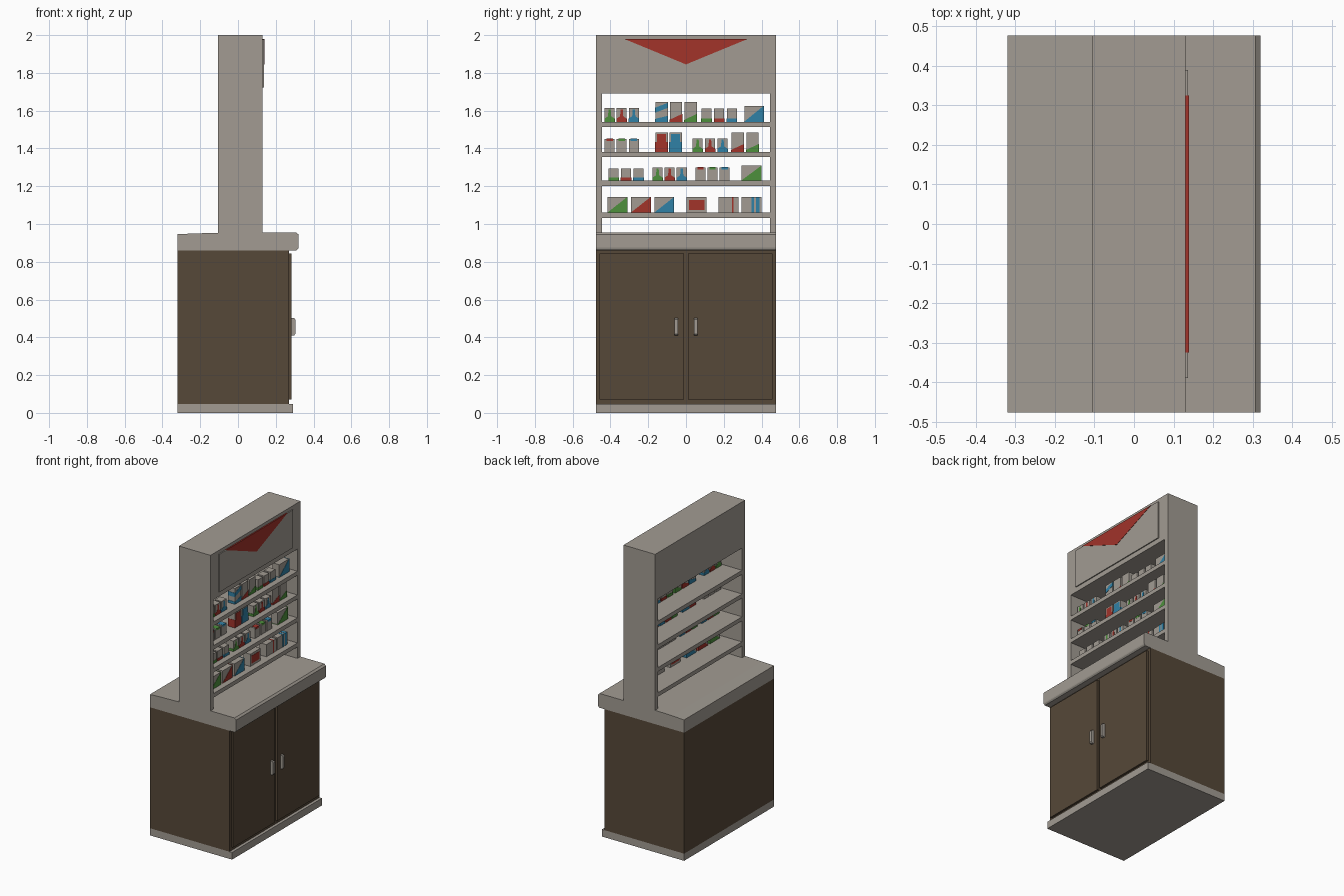
import bpy, bmesh

if "Cube" in bpy.data.objects:
    bpy.data.objects.remove(bpy.data.objects["Cube"])

def material(name, rgb):
    m = bpy.data.materials.new(name)
    m.diffuse_color = (*rgb, 1)
    m.use_nodes = True
    m.node_tree.nodes["Principled BSDF"].inputs["Base Color"].default_value = m.diffuse_color
    return m

GREY, BROWN, RED, GREEN, BLUE = range(5)
MATS = [material("warm_grey", (.36, .33, .29)), material("dark_brown", (.093, .065, .040)),
        material("red", (.36, .033, .023)), material("green", (.075, .28, .045)),
        material("blue", (.03, .22, .38))]

def prism(bm, pts, a, b, mat=GREY, axis=0):
    """Extrude a profile along x (pts are y,z) or along y (pts are x,z)."""
    place = (lambda p, d: (d, p[0], p[1])) if axis == 0 else (lambda p, d: (p[0], d, p[1]))
    lo = [bm.verts.new(place(p, a)) for p in pts]
    hi = [bm.verts.new(place(p, b)) for p in pts]
    faces = [bm.faces.new(lo), bm.faces.new(hi)]
    n = len(pts)
    for i in range(n):
        j = (i + 1) % n
        faces.append(bm.faces.new((lo[i], lo[j], hi[j], hi[i])))
    for f in faces:
        f.material_index = mat
    bmesh.ops.recalc_face_normals(bm, faces=faces)

def rect(u0, u1, v0, v1):
    return [(u0, v0), (u1, v0), (u1, v1), (u0, v1)]

def finish(bm, name):
    me = bpy.data.meshes.new(name)
    bm.to_mesh(me)
    bm.free()
    used = sorted({p.material_index for p in me.polygons})
    for i in used:
        me.materials.append(MATS[i])
    for p in me.polygons:
        p.material_index = used.index(p.material_index)
    ob = bpy.data.objects.new(name, me)
    bpy.context.collection.objects.link(ob)
    return ob

def part(name, pts, a, b, mat=GREY, axis=0):
    bm = bmesh.new()
    prism(bm, pts, a, b, mat, axis)
    return finish(bm, name)

W = .477
# Base cabinet and worktop
part("plinth", rect(-W, W, 0, .048), -.32, .29)
part("cabinet", rect(-W, W, .048, .86), -.32, .27, BROWN)
part("worktop", [(-.32, .86), (.31, .86), (.318, .868), (.32, .875), (.32, .945),
                 (.308, .956), (0, .956), (-.23, .95), (-.32, .946)], -W, W, axis=1)

# Doors with handles, mirrored across y
for side, s in (("left", -1), ("right", 1)):
    part(side + "_door", rect(*sorted((s * .011, s * .457)), .072, .845), .27, .284, BROWN)
    part(side + "_handle", [(.284, .41), (.297, .41), (.304, .418), (.304, .494), (.297, .502), (.284, .502)],
         s * .052 - .009, s * .052 + .009, axis=1)
    # Tower side walls
    part(side + "_wall", rect(*sorted((s * .445, s * W)), .94, 1.69), -.105, .13)

# Header, sign and its triangle
part("header", rect(-W, W, 1.69, 2), -.105, .13)
part("sign_panel", rect(-.39, .39, 1.722, 1.977), .13, .137)
part("sign_triangle", [(0, 1.845), (.325, 1.979), (-.325, 1.979)], .1305, .139, RED)

# Shelves
SHELVES = [1.06, 1.229, 1.382, 1.541]
for i, z in enumerate(SHELVES):
    part(f"shelf_{i + 1}", rect(-.445, .445, z - .027, z), -.105, .13)

# Coloured areas of each pack, as fractions of its width and height
LOOKS = {
    "diagonal": [[(0, 0), (1, 0), (1, 1)]],
    "bottle": [[(0, 0), (1, 0), (1, .22), (.65, .4), (.6, .9), (.4, .9), (.35, .4), (0, .22)]],
    "low": [rect(0, 1, 0, .25)],
    "top": [rect(.2, .8, .82, 1)],
    "slant": [[(0, 0), (1, 0), (1, .4), (0, .1)]],
    "double": [[(0, 0), (1, 0), (1, .3), (0, .15)], [(0, .45), (1, .7), (1, .95), (0, .7)]],
    "full": [rect(0, 1, 0, .5), rect(.15, .85, .5, .9)],
    "frame": [rect(.12, .88, .18, .8)],
    "stripe": [rect(.66, .74, 0, 1)],
    "stripes": [rect(.5, .62, 0, 1), rect(.72, .9, 0, 1)],
}

def pack(name, y, z, w, h, look, color):
    bm = bmesh.new()
    x0, x1, e = .04, .09, .0015
    prism(bm, rect(y, y + w, z, z + h), x0, x1)
    for shape in LOOKS[look]:
        pts = [(y - e + u * (w + 2 * e), z + v * (h + e)) for u, v in shape]
        prism(bm, pts, x0 - e, x1 + e, color)
    finish(bm, name)

# Groups of packs: shelf, first y, spacing, width, height, look, colours
GRB, RGB = (GREEN, RED, BLUE), (RED, GREEN, BLUE)
GROUPS = [
    (0, -.415, .124, .103, .082, "diagonal", GRB),
    (0, .003, 0, .106, .082, "frame", (RED,)),
    (0, .172, 0, .106, .082, "stripe", (RED,)),
    (0, .293, 0, .106, .082, "stripes", (BLUE,)),
    (1, -.41, .066, .053, .066, "low", GRB),
    (1, -.177, .064, .053, .07, "bottle", GRB),
    (1, .05, .064, .053, .07, "top", RGB),
    (1, .293, 0, .106, .08, "diagonal", (GREEN,)),
    (2, -.431, .064, .053, .068, "top", RGB),
    (2, -.162, .074, .066, .103, "full", (RED, BLUE)),
    (2, .035, .066, .053, .07, "bottle", GRB),
    (2, .24, .079, .066, .103, "slant", (RED, GREEN)),
    (3, -.431, .064, .053, .072, "bottle", GRB),
    (3, -.162, .076, .066, .105, "double", (BLUE,)),
    (3, -.086, .078, .066, .105, "slant", (RED, GREEN)),
    (3, .082, .067, .053, .07, "low", GRB),
    (3, .309, 0, .103, .085, "diagonal", (BLUE,)),
]
for g, (s, y, step, w, h, look, colors) in enumerate(GROUPS):
    for i, c in enumerate(colors):
        pack(f"pack_{g + 1}_{i + 1}", y + i * step, SHELVES[s], w, h, look, c)
